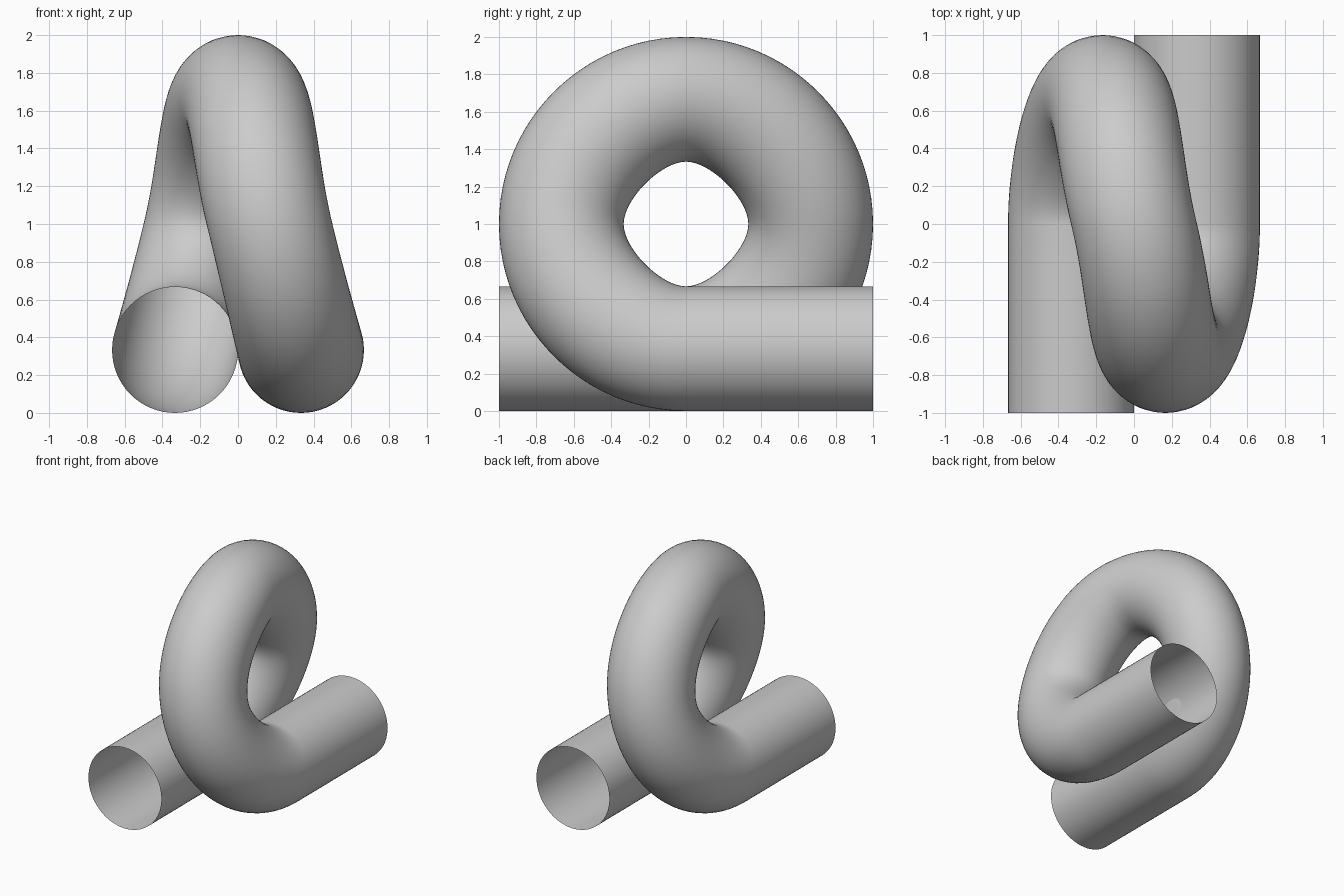
import bpy, bmesh
from math import sin, cos, pi

if "Cube" in bpy.data.objects:
    bpy.data.objects.remove(bpy.data.objects["Cube"])

R, T = 2 / 3, 1 / 3          # loop radius, tube radius
SIDES, STEPS = 64, 24        # around the tube, per quarter turn


def bez(a, b, c, d, t):
    s = 1 - t
    return a * s**3 + 3 * b * s * s * t + 3 * c * s * t * t + d * t**3


def loop_point(q, t, phi):
    """Point on quarter q of the loop, sideways drift eased in and out at the pipes."""
    r = R + T * cos(phi)
    h = 0.133 + 0.628 * (r - 1 / 3)      # handle length, shorter on the inside
    u, v = bez(r, r, h, 0, t), bez(0, h, r, r, t)
    a = q * pi / 2                       # quarter starts at the bottom, going to +y
    y = u * sin(a) + v * cos(a)
    z = 1 - u * cos(a) + v * sin(a)
    x0, x1 = -1 / 3 + q / 6, -1 / 6 + q / 6
    b = x0 + (0 if q == 0 else 1 / 12)
    c = x1 - (0 if q == 3 else 1 / 12)
    return bez(x0, b, c, x1, t) + T * sin(phi), y, z


def pipe_point(x, y, phi):
    return x + T * sin(phi), y, T - T * cos(phi)


# Rings: straight pipe, four quarter turns, straight pipe
phis = [2 * pi * i / SIDES for i in range(SIDES)]
rings = [[pipe_point(-T, -1 + k / 6, p) for p in phis] for k in range(6)]
for q in range(4):
    rings += [[loop_point(q, k / STEPS, p) for p in phis] for k in range(STEPS)]
rings += [[pipe_point(T, k / 6, p) for p in phis] for k in range(7)]

# Skin the rings into one open-ended tube
bm = bmesh.new()
vs = [[bm.verts.new(p) for p in ring] for ring in rings]
for a, b in zip(vs, vs[1:]):
    for i in range(SIDES):
        j = (i + 1) % SIDES
        bm.faces.new((a[i], a[j], b[j], b[i]))
bmesh.ops.recalc_face_normals(bm, faces=bm.faces)
for f in bm.faces:
    f.smooth = True
mesh = bpy.data.meshes.new("looped_pipe")
bm.to_mesh(mesh)
bm.free()
bpy.context.collection.objects.link(bpy.data.objects.new("looped_pipe", mesh))
